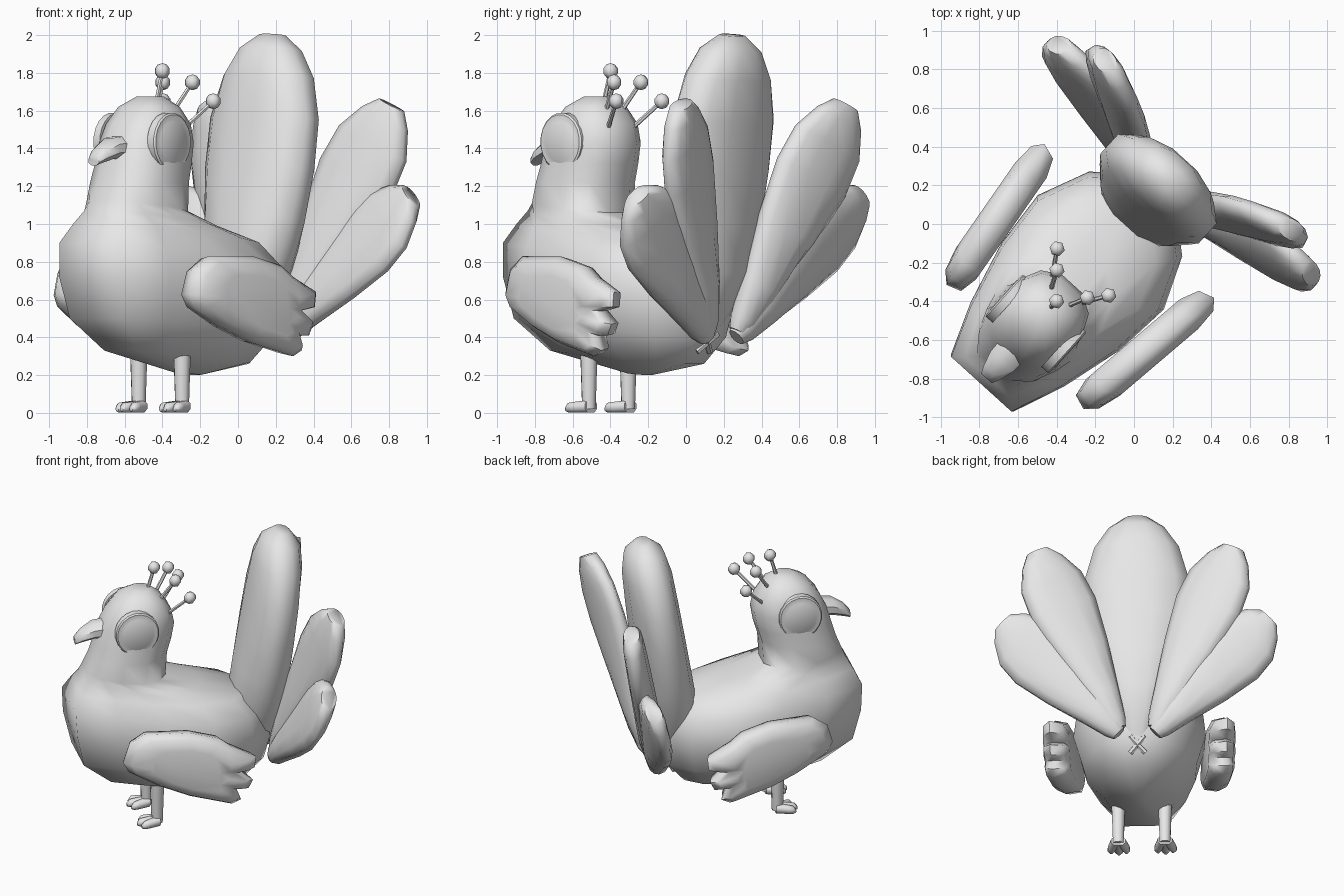
import bpy, bmesh, math
from mathutils import Matrix, Vector

cube = bpy.data.objects.get("Cube")
if cube:
    bpy.data.objects.remove(cube, do_unlink=True)

grey = bpy.data.materials.new("plain_grey")
grey.use_nodes = True
grey.diffuse_color = (0.8, 0.8, 0.8, 1)
grey.node_tree.nodes["Principled BSDF"].inputs["Base Color"].default_value = (0.8, 0.8, 0.8, 1)

# The bird is built facing -y, then turned and placed as a whole
PLACE = Matrix.Translation((-0.32, -0.31, 0)) @ Matrix.Rotation(math.radians(-42.2), 4, 'Z')


def finish(name, bm, sharp=50):
    bmesh.ops.recalc_face_normals(bm, faces=bm.faces)
    bm.transform(PLACE)
    mesh = bpy.data.meshes.new(name)
    bm.to_mesh(mesh)
    bm.free()
    mesh.materials.append(grey)
    obj = bpy.data.objects.new(name, mesh)
    bpy.context.collection.objects.link(obj)
    bpy.ops.object.select_all(action='DESELECT')
    obj.select_set(True)
    bpy.context.view_layer.objects.active = obj
    bpy.ops.object.shade_smooth_by_angle(angle=math.radians(sharp))
    return obj


def ring(center, a, b, sides=12, power=1.0):
    """Closed (super)ellipse spanned by the half axes a and b."""
    pts = []
    for i in range(sides):
        t = 2 * math.pi * (i + 0.5) / sides
        c, s = math.cos(t), math.sin(t)
        c = math.copysign(abs(c) ** power, c)
        s = math.copysign(abs(s) ** power, s)
        pts.append(Vector(center) + Vector(a) * c + Vector(b) * s)
    return pts


def loft(name, rings, sharp=50):
    """Skin a list of rings and cap both ends."""
    bm = bmesh.new()
    rows = [[bm.verts.new(p) for p in r] for r in rings]
    n = len(rows[0])
    for low, high in zip(rows, rows[1:]):
        for i in range(n):
            j = (i + 1) % n
            bm.faces.new((low[i], low[j], high[j], high[i]))
    bm.faces.new(rows[0])
    bm.faces.new(rows[-1])
    return finish(name, bm, sharp)


def rod(name, start, end, r1, r2, sides=8):
    """Tapered rod between two points."""
    start, end = Vector(start), Vector(end)
    d = (end - start).normalized()
    side = d.orthogonal().normalized()
    up = side.cross(d)
    return loft(name, [ring(p, side * r, up * r, sides) for p, r in ((start, r1), (end, r2))])


def feather(name, base, tip, facing, profile, thick):
    """Tail blade: profile holds (position along blade, half width)."""
    base, tip, normal = Vector(base), Vector(tip), Vector(facing)
    d = (tip - base).normalized()
    normal = (normal - d * normal.dot(d)).normalized()
    across = d.cross(normal)
    rings = []
    for t, w in profile:
        depth = min(thick, w * 0.9) * (1 - 0.25 * t)
        rings.append(ring(base.lerp(tip, t), across * w, normal * depth, 12, 0.9))
    return loft(name, rings, 60)


# Body, neck and head: z at front, z at back, y front, y back, half width
slices = [
    (.21, .20, .02, .16, .05), (.33, .26, -.44, .48, .25),
    (.50, .40, -.64, .60, .38), (.72, .60, -.69, .65, .44),
    (.90, .77, -.70, .62, .42), (1.0, .89, -.65, .50, .34),
    (1.07, .98, -.61, .18, .275), (1.12, 1.06, -.59, -.06, .25),
    (1.22, 1.22, -.55, -.05, .24), (1.32, 1.32, -.52, -.02, .23),
    (1.43, 1.43, -.49, .0, .225), (1.53, 1.53, -.44, -.02, .21),
    (1.62, 1.62, -.37, -.08, .16), (1.675, 1.675, -.28, -.15, .07),
]
# Body cross-section: blunt chest, widest behind the middle
half = [(1, .3), (.76, .74), (.36, 1), (-.1, .94), (-.6, .74), (-1, .5)]
section = half + [(y, -x) for y, x in reversed(half)]
rings = []
for zf, zb, yf, yb, w in slices:
    mid = Vector((0, (yf + yb) / 2, (zf + zb) / 2))
    along = Vector((0, (yb - yf) / 2, (zb - zf) / 2))
    body = [mid + along * y + Vector((w * x, 0, 0)) for y, x in section]
    head = ring(mid, along / .97, (w, 0, 0), 12, 0.85)
    mix = min(1, max(0, (zf - .95) / .25))
    rings.append([p.lerp(q, mix) for p, q in zip(body, head)])
loft("body_and_head", rings, 70)

# Beak: y, z, half width, half height
beak = [(-.40, 1.41, .09, .065), (-.54, 1.40, .085, .06), (-.62, 1.365, .06, .045), (-.66, 1.335, .04, .028)]
loft("beak", [ring((0, y, z), (w, 0, 0), (0, 0, h), 8) for y, z, w, h in beak])

# Tail blades
wide = [(0, .09), (.1, .17), (.22, .25), (.38, .32), (.55, .355), (.72, .355), (.86, .29), (.95, .19), (1, .08)]
slim = [(0, .05), (.05, .075), (.2, .115), (.45, .19), (.68, .24), (.83, .225), (.94, .15), (1, .08)]
feather("tail_center", (0, .52, .42), (0, .75, 2.0), (0, 1, 0), wide, 0.2)

# Wing outline in the side plane, with three notched feather tips
wing = [(-.44, .63), (-.40, .76), (-.30, .83), (0, .83), (.20, .78), (.28, .72), (.44, .64),
        (.43, .56), (.33, .54), (.42, .47), (.39, .41), (.31, .41), (.34, .33), (.28, .30),
        (0, .37), (-.20, .45), (-.40, .56)]

for side, word in ((1, "left"), (-1, "right")):
    feather("tail_inner_" + word, (.12 * side, .68, .43), (.65 * side, .97, 1.63),
            (-.25 * side, 1, -.1), slim, 0.09)
    feather("tail_outer_" + word, (.12 * side, .67, .40), (.88 * side, .87, 1.15),
            (0, 1, -.35), slim, 0.085)

    # Wing: stacked outlines, slanting outward toward the tips
    layers = []
    for offset, scale in ((-.09, .72), (-.06, .94), (.02, 1), (.07, .88), (.09, .6)):
        layer = []
        for y, z in wing:
            yy, zz = y * scale, .57 + (z - .57) * scale
            layer.append(Vector((side * (.515 + offset + .13 * yy), yy, zz)))
        layers.append(layer)
    loft("wing_" + word, layers, 60)

    # Eye: thin disc with a stepped face
    disc = [(.17, .147), (.215, .147), (.223, .138), (.223, .108), (.226, .103)]
    loft("eye_" + word, [ring((side * x, -.28, 1.435), (0, r, 0), (0, 0, r * 1.05), 20) for x, r in disc], 35)

    # Leg and three-toed foot
    rod("leg_" + word, (.155 * side, -.135, .02), (.155 * side, -.135, .36), .038, .05)
    for k, toe in enumerate((-1, 0, 1)):
        start = Vector((.155 * side + toe * .015, -.12, .035))
        end = Vector((.155 * side + toe * .05, -.25 + abs(toe) * .02, .028))
        toe_rings = [(start, .035), (start.lerp(end, .7), .033), (end, .027), (end + Vector((0, -.02, -.008)), .012)]
        loft(f"toe_{word}_{k + 1}", [ring(p, (r, 0, 0), (0, 0, min(r, p.z)), 8) for p, r in toe_rings])

    # Small crossed bar under the tail
    rod("tail_cross_" + word, (-.05 * side, .54, .325), (.05 * side, .60, .42), .018, .018, 6)

# Crest: stems with round ends
crest = [((0, -.18, 1.6), (0, -.12, 1.81))]
for side in (1, -1):
    crest.append(((.055 * side, -.11, 1.58), (.106 * side, 0, 1.75)))
    crest.append(((.09 * side, -.06, 1.50), (.18 * side, .083, 1.65)))
for k, (foot, top) in enumerate(crest):
    rod(f"crest_stem_{k + 1}", foot, top, .013, .011, 6)
    bm = bmesh.new()
    bmesh.ops.create_uvsphere(bm, u_segments=6, v_segments=5, radius=.042, matrix=Matrix.Translation(top))
    finish(f"crest_ball_{k + 1}", bm, 60)
